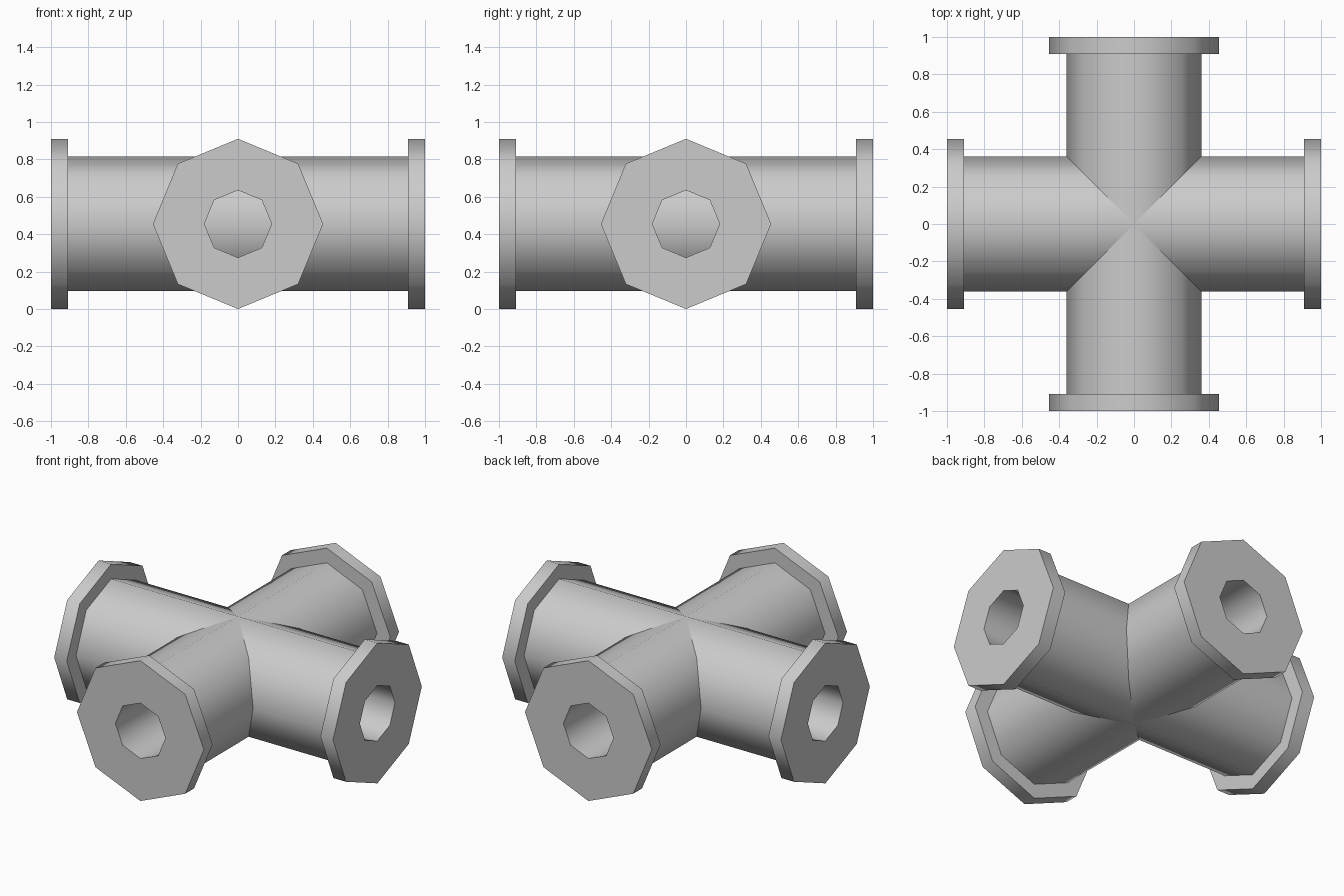
import bpy, bmesh, math

if "Cube" in bpy.data.objects:
    bpy.data.objects.remove(bpy.data.objects["Cube"])

SIDES = 8
CENTRE_Z = 0.455
BORE, BODY, FLANGE = 0.18, 0.36, 0.455
# Closed half-section of a flanged pipe: (radius, position along axis)
SECTION = [(BORE, -1), (FLANGE, -1), (FLANGE, -0.91), (BODY, -0.91),
           (BODY, 0.91), (FLANGE, 0.91), (FLANGE, 1), (BORE, 1)]


def flanged_pipe(name, along_x):
    bm = bmesh.new()
    rings = []
    for i in range(SIDES):
        a = 2 * math.pi * i / SIDES
        ring = []
        for r, t in SECTION:
            u, z = r * math.cos(a), CENTRE_Z + r * math.sin(a)
            ring.append(bm.verts.new((t, u, z) if along_x else (u, t, z)))
        rings.append(ring)
    n = len(SECTION)
    for i in range(SIDES):
        a, b = rings[i], rings[(i + 1) % SIDES]
        for j in range(n):
            k = (j + 1) % n
            bm.faces.new((a[j], a[k], b[k], b[j]))
    bmesh.ops.recalc_face_normals(bm, faces=bm.faces[:])
    mesh = bpy.data.meshes.new(name)
    bm.to_mesh(mesh)
    bm.free()
    obj = bpy.data.objects.new(name, mesh)
    bpy.context.collection.objects.link(obj)
    # Smooth round the barrel, sharp at the flange steps
    bpy.ops.object.select_all(action='DESELECT')
    obj.select_set(True)
    bpy.context.view_layer.objects.active = obj
    bpy.ops.object.shade_smooth_by_angle(angle=math.radians(50))
    return obj


# Two crossing pipes, flanged at each end
flanged_pipe("side_to_side_pipe", True)
flanged_pipe("front_to_back_pipe", False)
